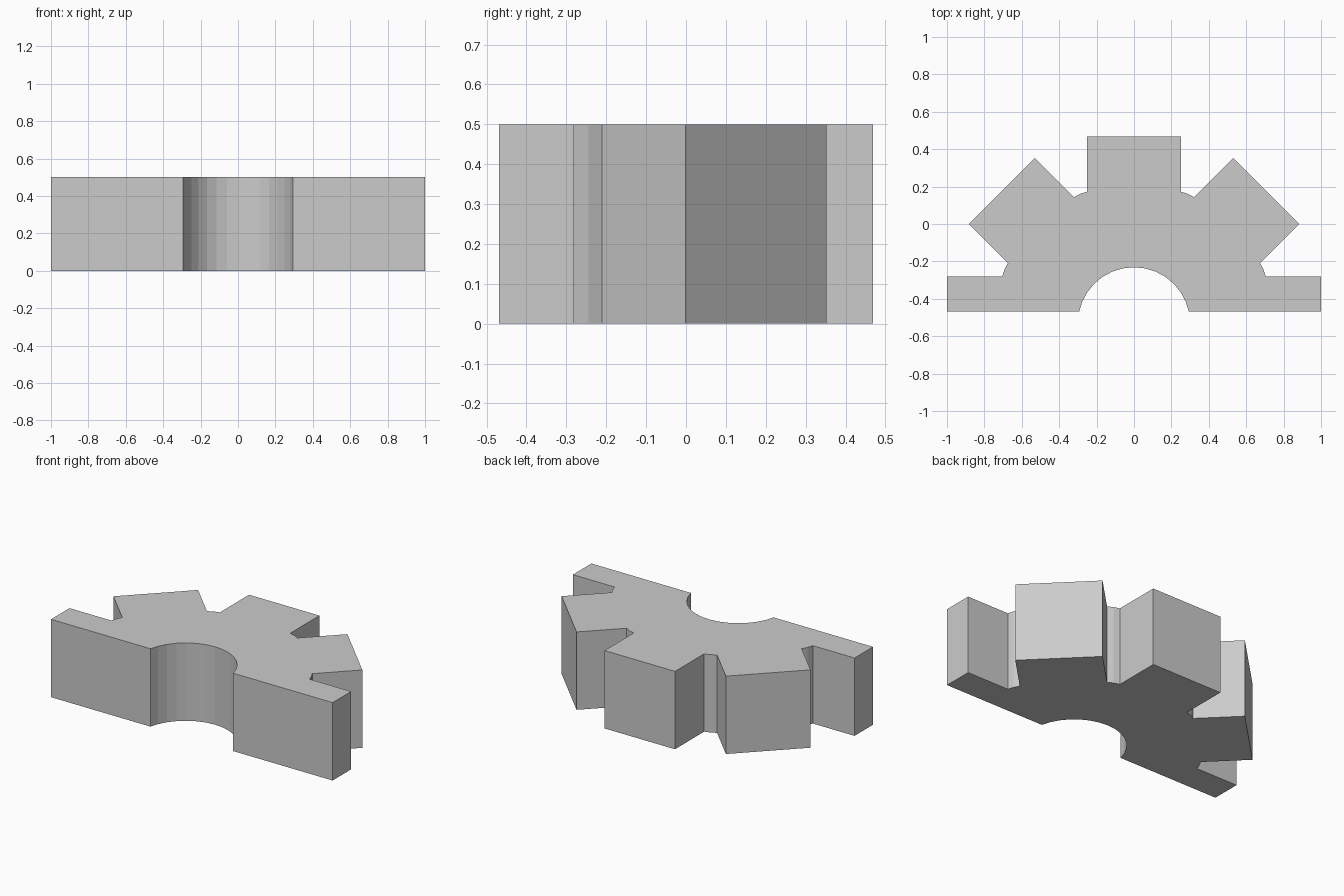
import bpy, bmesh, math
from mathutils import Vector, Matrix

if "Cube" in bpy.data.objects:
    bpy.data.objects.remove(bpy.data.objects["Cube"])

OUTER, ROOT, BORE = 1.0, 0.75, 0.30   # radii about the gear centre
HALF_TOOTH, CUT, HEIGHT = 0.25, 0.0625, 0.5
CENTRE_Y = -(OUTER + CUT) / 2
SHOULDER = 0.704                      # where tooth flanks meet the root


def polar(radius, degrees):
    a = math.radians(degrees)
    return Vector((radius * math.cos(a), radius * math.sin(a)))


# Toothed outline: square teeth every 45 degrees with a root point between
outline = []
for i in range(5):
    turn = Matrix.Rotation(math.radians(45 * i), 2)
    for x, y in ((SHOULDER, -HALF_TOOTH), (OUTER, -HALF_TOOTH),
                 (OUTER, HALF_TOOTH), (SHOULDER, HALF_TOOTH)):
        outline.append(turn @ Vector((x, y)))
    outline.append(polar(ROOT, 45 * i + 22.5))
outline = [p for p in outline if p.y > CUT]

# Flat cut edge and half-round bore
bore_x = math.sqrt(BORE ** 2 - CUT ** 2)
bore = [polar(BORE, 11.25 * k) for k in range(14, 1, -1)]
profile = ([Vector((OUTER, CUT))] + outline
           + [Vector((-OUTER, CUT)), Vector((-bore_x, CUT))]
           + bore + [Vector((bore_x, CUT))])

# Extrude the profile upwards
bm = bmesh.new()
base = bm.faces.new([bm.verts.new((p.x, p.y + CENTRE_Y, 0)) for p in profile])
top = bmesh.ops.extrude_face_region(bm, geom=[base], use_keep_orig=True)
bmesh.ops.translate(bm, vec=(0, 0, HEIGHT),
                    verts=[v for v in top["geom"] if isinstance(v, bmesh.types.BMVert)])
bmesh.ops.recalc_face_normals(bm, faces=bm.faces)
mesh = bpy.data.meshes.new("half_gear")
bm.to_mesh(mesh)
bm.free()

grey = bpy.data.materials.new("light grey")
grey.diffuse_color = (0.6, 0.6, 0.6, 1)
grey.use_nodes = True
grey.node_tree.nodes["Principled BSDF"].inputs["Base Color"].default_value = grey.diffuse_color
mesh.materials.append(grey)
gear = bpy.data.objects.new("half_gear", mesh)
bpy.context.collection.objects.link(gear)
